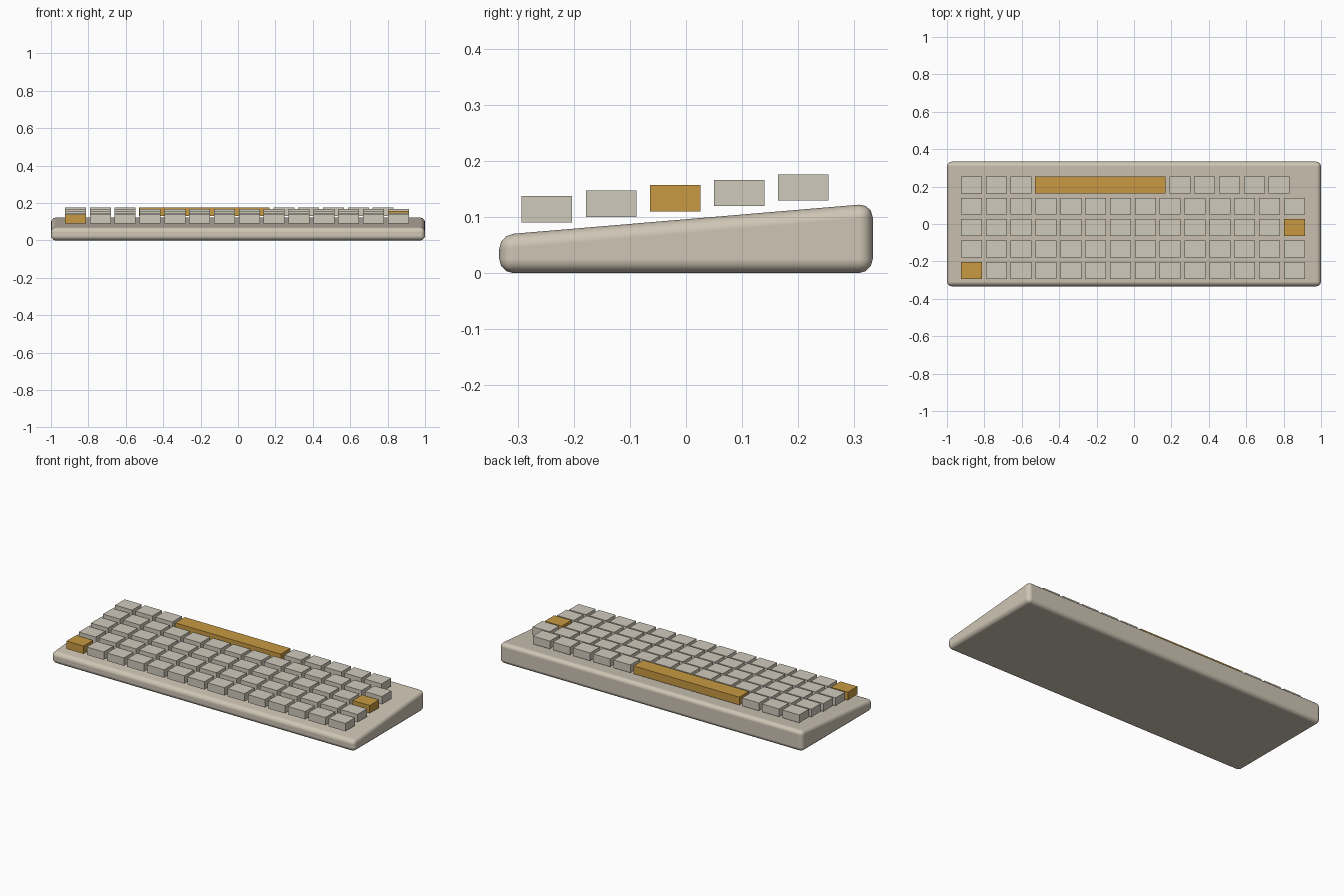
import bpy
import bmesh

cube = bpy.data.objects.get("Cube")
if cube:
    bpy.data.objects.remove(cube, do_unlink=True)


def material(name, rgb):
    mat = bpy.data.materials.new(name)
    mat.use_nodes = True
    mat.diffuse_color = (*rgb, 1)
    mat.node_tree.nodes["Principled BSDF"].inputs["Base Color"].default_value = (*rgb, 1)
    return mat


case_beige = material("case beige", (0.62, 0.56, 0.46))
key_grey = material("key warm grey", (0.63, 0.59, 0.50))
accent = material("accent amber", (0.58, 0.32, 0.055))


def box(name, centre, size, mat):
    """Axis-aligned box, returned as a new object."""
    bm = bmesh.new()
    bmesh.ops.create_cube(bm, size=1)
    bmesh.ops.scale(bm, vec=size, verts=bm.verts)
    mesh = bpy.data.meshes.new(name)
    bm.to_mesh(mesh)
    bm.free()
    mesh.materials.append(mat)
    obj = bpy.data.objects.new(name, mesh)
    obj.location = centre
    bpy.context.collection.objects.link(obj)
    return obj


# Wedge-shaped case with rounded edges
HALF_DEPTH = 0.333
case = box("case", (0, 0, 0), (2, 2 * HALF_DEPTH, 1), case_beige)
for v in case.data.vertices:
    if v.co.z < 0:
        v.co.z = 0
    else:
        v.co.z = 0.068 if v.co.y < 0 else 0.124
bevel = case.modifiers.new("rounded edges", 'BEVEL')
bevel.width = 0.025
bevel.segments = 3
bevel.limit_method = 'NONE'
bevel.harden_normals = True
case.data.shade_smooth()

# Rows of keys, each row stepped up towards the back
COLUMNS, PITCH, FIRST_X = 14, 0.1328, -0.869
KEY_W, KEY_D, KEY_H = 0.112, 0.09, 0.047


def key(name, x, row, mat=key_grey, width=KEY_W):
    y = -0.248 + row * 0.1143
    z = 0.1135 + row * 0.0098
    return box(name, (x, y, z), (width, KEY_D, KEY_H), mat)


accent_keys = {(0, 0), (2, COLUMNS - 1)}
for row in range(4):
    for col in range(COLUMNS):
        mat = accent if (row, col) in accent_keys else key_grey
        key(f"key_row{row + 1}_{col + 1}", FIRST_X + col * PITCH, row, mat)

# Back row: three keys, the long bar, five keys
for col in range(3):
    key(f"key_row5_{col + 1}", FIRST_X + col * PITCH, 4)
key("long_bar_key", -0.181, 4, accent, 0.697)
for col in range(5):
    key(f"key_row5_{col + 4}", 0.245 + col * PITCH, 4)
